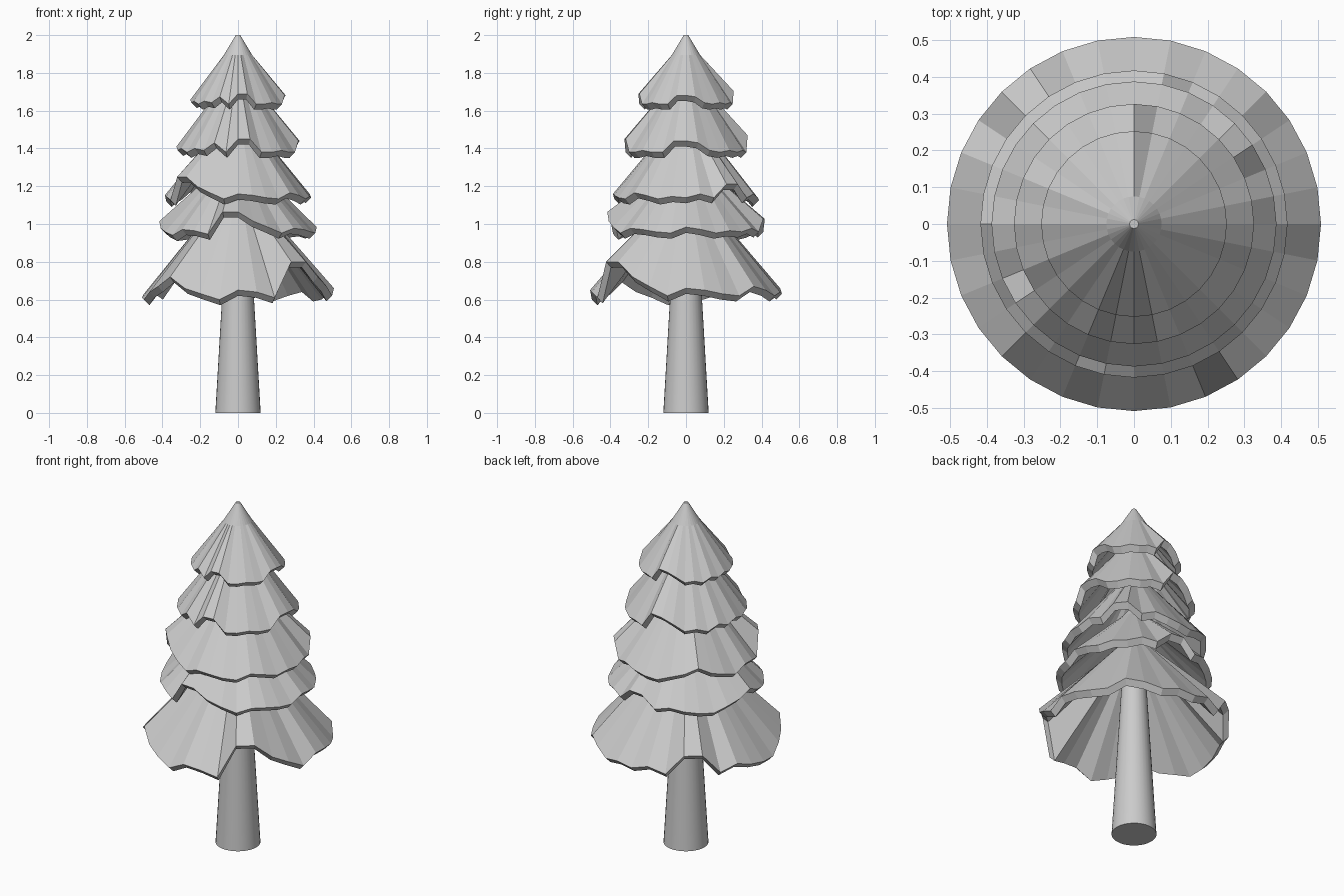
import bpy, bmesh
from math import sin, cos, tau

if "Cube" in bpy.data.objects:
    bpy.data.objects.remove(bpy.data.objects["Cube"])

N = 32  # segments around, counted from the front towards +x

# Ragged hem patterns (height above the lowest point, in hundredths)
LOWER = [5, 4, 1, 20, 20, 12, 7, 2, 6, 5, 3, 2, 7, 5, 2, 4,
         3, 6, 3, 14, 14, 3, 6, 3, 1, 0, 4, 7, 12, 6, 3, 0]
UPPER = [7, 7, 0, 0, 1, 0, 0, 6, 6, 5, 1, 0, 1, 0, 1, 0,
         9, 8, 5, 1, 2, 0, 3, 1, 3, 1, 2, 0, 2, 1, 5, 0]


def make_object(name, bm):
    bmesh.ops.recalc_face_normals(bm, faces=bm.faces)
    mesh = bpy.data.meshes.new(name)
    bm.to_mesh(mesh)
    bm.free()
    ob = bpy.data.objects.new(name, mesh)
    bpy.context.collection.objects.link(ob)
    return ob


def ring(bm, r, zs):
    return [bm.verts.new((r * sin(tau * i / N), -r * cos(tau * i / N), zs[i]))
            for i in range(N)]


def lathe(name, rings):
    bm = bmesh.new()
    loops = [ring(bm, r, zs) for r, zs in rings]
    for a, b in zip(loops, loops[1:]):
        for i in range(N):
            j = (i + 1) % N
            bm.faces.new((a[i], a[j], b[j], b[i]))
    bm.faces.new(loops[0])
    bm.faces.new(loops[-1])
    return make_object(name, bm)


def tier(name, r, apex, base, pattern, amp, turn):
    """Hollow cone with a thick, ragged lower hem."""
    hem = [base + amp * 0.01 * pattern[(i + turn) % N] for i in range(N)]
    neck = 0.075
    neck_z = apex - (apex - base - 0.04) * neck / r
    lathe(name, [
        (0.012, [apex] * N),
        (neck, [neck_z] * N),
        (r, [z + 0.03 for z in hem]),
        (r - 0.03, hem),
        (neck - 0.03, [neck_z - 0.03] * N),
    ])


# Foliage tiers, top to bottom
tier("foliage_top", 0.252, 2.00, 1.605, UPPER, 0.77, 0)
tier("foliage_second", 0.326, 1.85, 1.35, UPPER, 1.0, 0)
tier("foliage_third", 0.387, 1.63, 1.09, LOWER, 0.65, 8)
tier("foliage_fourth", 0.417, 1.40, 0.91, LOWER, 0.62, 4)
tier("foliage_bottom", 0.508, 1.25, 0.57, LOWER, 1.0, 0)

# Tapered trunk
lathe("trunk", [(0.12, [0] * N), (0.05, [1.2] * N)])
trunk = bpy.data.objects["trunk"]
bpy.context.view_layer.objects.active = trunk
trunk.select_set(True)
bpy.ops.object.shade_smooth_by_angle()
